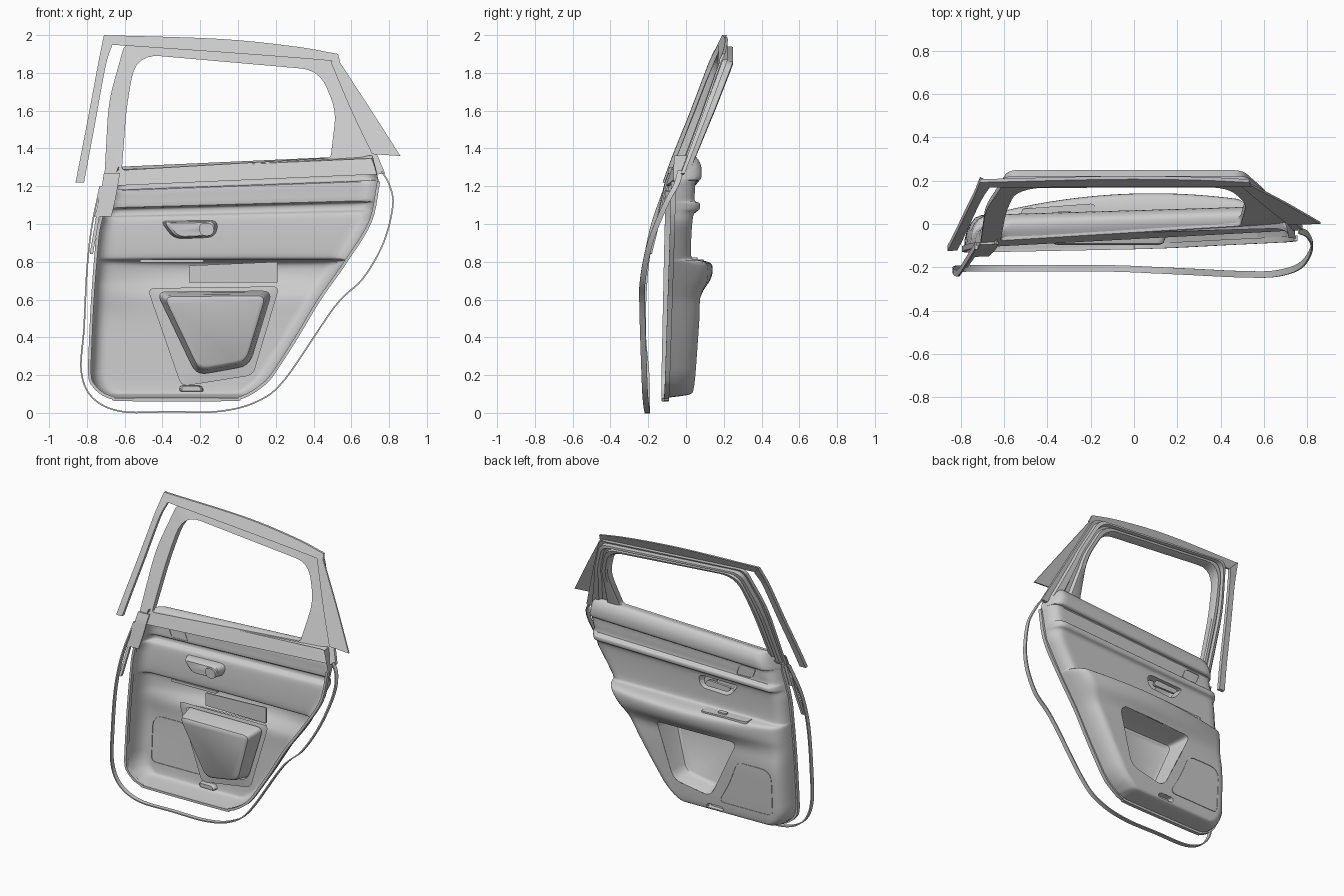
import bpy, bmesh
from mathutils import Vector as V

if "Cube" in bpy.data.objects:
    bpy.data.objects.remove(bpy.data.objects["Cube"])


# ---------- helpers ----------
def lerp_table(tab, z):
    """Linear lookup in a table sorted by its first column."""
    if z <= tab[0][0]:
        return tab[0][1:]
    for a, b in zip(tab, tab[1:]):
        if z <= b[0]:
            t = (z - a[0]) / (b[0] - a[0])
            return [p + (q - p) * t for p, q in zip(a[1:], b[1:])]
    return tab[-1][1:]


def spline(pts, n):
    """Catmull-Rom curve through points of any dimension."""
    p = [V(q) for q in pts]
    p = [p[0] * 2 - p[1]] + p + [p[-1] * 2 - p[-2]]
    out = []
    for i in range(1, len(p) - 2):
        a, b, c, d = p[i - 1:i + 3]
        for k in range(n):
            t = k / n
            out.append((b * 2 + (c - a) * t + (a * 2 - b * 5 + c * 4 - d) * t * t
                        + (b * 3 - a - c * 3 + d) * t ** 3) * 0.5)
    return out + [p[-2]]


def rounded(corners, n=6):
    """Polygon of (x, z, radius) corners with rounded corners."""
    out = []
    for i, (x, z, r) in enumerate(corners):
        c = V((x, z))
        a, b = V(corners[i - 1][:2]), V(corners[(i + 1) % len(corners)][:2])
        a, b = c + (a - c).normalized() * r, c + (b - c).normalized() * r
        out += [a.lerp(c, t / n).lerp(c.lerp(b, t / n), t / n) for t in range(n + 1)]
    return out


def finish(name, bm, angle=0.6):
    bmesh.ops.recalc_face_normals(bm, faces=bm.faces)
    me = bpy.data.meshes.new(name)
    bm.to_mesh(me)
    bm.free()
    ob = bpy.data.objects.new(name, me)
    bpy.context.collection.objects.link(ob)
    bpy.ops.object.select_all(action='DESELECT')
    ob.select_set(True)
    bpy.context.view_layer.objects.active = ob
    bpy.ops.object.shade_smooth_by_angle(angle=angle)


def loft(name, rings, loop=False, caps=(False, False)):
    bm = bmesh.new()
    vs = [[bm.verts.new(p) for p in r] for r in rings]
    for a, b in zip(vs, vs[1:] + ([vs[0]] if loop else [])):
        for i in range(len(a)):
            j = (i + 1) % len(a)
            bm.faces.new((a[i], a[j], b[j], b[i]))
    for flag, r in zip(caps, (vs[0], vs[-1])):
        if flag:
            bm.faces.new(r)
    finish(name, bm)


def ribbon(name, path, w, t, loop=False):
    """Flat band swept along a path: w deep in y, t thick in the xz plane."""
    rings, n = [], len(path)
    for i, p in enumerate(path):
        a = path[i - 1] if loop or i else p
        b = path[(i + 1) % n] if loop or i < n - 1 else p
        d = V((b[2] - a[2], 0, a[0] - b[0])).normalized() * t / 2
        h, p = V((0, w / 2, 0)), V(p)
        rings.append([p + d + h, p - d + h, p - d - h, p + d - h])
    loft(name, rings, loop, (not loop, not loop))


FRONT = [(0.84, -0.17), (1.05, -0.12), (1.22, -0.085), (1.36, -0.035),
         (1.6, 0.06), (1.87, 0.16), (2.0, 0.225)]


def lean(x, z):
    """y of the leaning outer skin of the upper door."""
    return lerp_table(FRONT, z)[0] + 0.04 * x


def strip(name, pairs, th, off=0.0):
    """Plate on the outer skin from pairs of edge points (x1, z1, x2, z2)."""
    rings = []
    for x1, z1, x2, z2 in spline(pairs, 5):
        y1, y2 = lean(x1, z1) + off, lean(x2, z2) + off
        rings.append([V((x1, y1, z1)), V((x2, y2, z2)),
                      V((x2, y2 + th, z2)), V((x1, y1 + th, z1))])
    loft(name, rings, caps=(True, True))


# ---------- trim panel: vertical profile (z, y, armrest bulge) swept across x ----------
PROFILE = [(1.315, -0.04, 0), (1.33, 0.0, 0), (1.325, 0.035, 0), (1.28, 0.06, 0),
           (1.225, 0.062, 0), (1.207, 0.05, 0), (1.2, 0.03, 0), (1.15, 0.027, 0),
           (1.105, 0.027, 0), (1.095, 0.05, 0), (1.08, 0.056, 0), (1.06, 0.05, 0),
           (1.045, 0.025, 0), (1.0, 0.015, 0), (0.9, 0.01, 0), (0.83, 0.012, 0),
           (0.813, 0.02, 0.01), (0.806, 0.04, 0.05), (0.79, 0.052, 0.08), (0.75, 0.055, 0.085),
           (0.7, 0.055, 0.07), (0.65, 0.05, 0.04), (0.6, 0.052, 0.015), (0.5, 0.062, 0),
           (0.3, 0.052, 0), (0.18, 0.045, 0), (0.12, 0.038, 0), (0.1, 0.025, 0),
           (0.09, -0.02, 0), (0.08, -0.1, 0)]
EDGES = [(0.07, -0.6, -0.05), (0.08, -0.665, 0.01), (0.1, -0.715, 0.06), (0.14, -0.76, 0.12),
         (0.2, -0.785, 0.18), (0.4, -0.78, 0.31), (0.6, -0.77, 0.43), (0.8, -0.755, 0.57),
         (1.0, -0.735, 0.7), (1.2, -0.68, 0.745), (1.34, -0.63, 0.71)]


def arm(x):
    return max(0.0, 1 - 0.5 * (x / 0.5) ** 2)


def tilt(z):
    return 0.045 * min(1, max(0, (z - 0.8) / 0.5))


def rim(x, z):
    return -0.105 + 0.02 * z + 0.02 * x


def surf(x, z):
    y, a = lerp_table(PROFILE[:2:-1], z - tilt(z) * x)
    return y + a * arm(x) + 0.03 * x


def on_surf(poly):
    return [V((p[0], surf(p[0], p[1]), p[1])) for p in poly]


POCKET = rounded([(-0.43, 0.64, 0.05), (0.18, 0.645, 0.05), (0.06, 0.25, 0.06), (-0.22, 0.2, 0.06)], 5)
HANDLE = rounded([(-0.41, 1.015, 0.03), (-0.1, 1.02, 0.05), (-0.12, 0.93, 0.045), (-0.34, 0.92, 0.05)], 5)
LAMP = rounded([(-0.31, 0.145, 0.02), (-0.19, 0.145, 0.02), (-0.18, 0.112, 0.015), (-0.31, 0.112, 0.015)], 4)

bm = bmesh.new()
inset = [0, 0.004, 0.012, 0.025, 0.045, 0.07]
rows = []
for z, y, a in spline(PROFILE, 3):
    xl, xr = lerp_table(EDGES, z)
    xs = ([xl + d for d in inset]
          + [xl + 0.07 + (xr - xl - 0.14) * k / 40 for k in range(1, 40)]
          + [xr - d for d in reversed(inset)])
    row = []
    for x in xs:
        e = 1 - min(min(x - xl, xr - x) / 0.07, 1)
        e = max(0, 1 - e * e) ** 0.5
        r = rim(x, z)
        row.append(bm.verts.new((x, r + (y + a * arm(x) + 0.03 * x - r) * e, z + tilt(z) * x)))
    rows.append(row)
for a, b in zip(rows, rows[1:]):
    for i in range(len(a) - 1):
        bm.faces.new((a[i], a[i + 1], b[i + 1], b[i]))
# openings for the map pocket, door pull and lamp
for poly in (POCKET, HANDLE, LAMP):
    x0, x1 = min(p[0] for p in poly) - 0.05, max(p[0] for p in poly) + 0.05
    z0, z1 = min(p[1] for p in poly) - 0.05, max(p[1] for p in poly) + 0.05
    cuts = []
    for p, q in zip(poly, poly[1:] + poly[:1]):
        if (q - p).length < 1e-5:
            continue
        no = V((q[1] - p[1], 0, p[0] - q[0])).normalized()
        cuts.append((V((p[0], 0, p[1])), no))
        near = [f for f in bm.faces if x0 < f.calc_center_median().x < x1
                and z0 < f.calc_center_median().z < z1]
        geom = near + list({e for f in near for e in f.edges}) + list({v for f in near for v in f.verts})
        bmesh.ops.bisect_plane(bm, geom=geom, dist=1e-6, plane_co=cuts[-1][0], plane_no=no)
    mid = sum((V((p[0], 0, p[1])) for p in poly), V((0, 0, 0))) / len(poly)
    cuts = [(c, n if (mid - c).dot(n) < 0 else -n) for c, n in cuts]
    inside = [f for f in bm.faces if all((f.calc_center_median() - c).dot(n) < 1e-5 for c, n in cuts)]
    bmesh.ops.delete(bm, geom=inside, context='FACES')
finish("trim_panel", bm)


# ---------- recessed bowls behind the openings ----------
def bowl(name, poly, steps):
    c = sum(poly, V((0, 0))) / len(poly)
    rings = [on_surf(poly)]
    for s, y, slope in steps:
        rings.append([V((q[0], y + slope * (q[1] - c[1]), q[1])) for q in (c + (p - c) * s for p in poly)])
    loft(name, rings, caps=(False, True))


def slab(name, corners, y0, y1, n=4):
    poly = rounded(corners, n)
    loft(name, [[V((p[0], y, p[1])) for p in poly] for y in (y0, y1)], caps=(True, True))


bowl("map_pocket", POCKET, [(0.97, 0.03, 0), (0.92, -0.05, -0.06), (0.88, -0.075, -0.08), (0.82, -0.083, -0.08)])
bowl("handle_bezel", HANDLE, [(0.96, -0.01, 0), (0.88, -0.045, 0), (0.75, -0.055, 0)])
bowl("courtesy_lamp", LAMP, [(0.95, 0.01, 0), (0.8, 0.0, 0)])
# mounting flange around the pocket
FLANGE = rounded([(-0.48, 0.66, 0.04), (0.22, 0.67, 0.04), (0.08, 0.2, 0.04), (-0.3, 0.14, 0.04)], 5)
loft("pocket_flange", [[V((p[0], 0.025, p[1])) for p in FLANGE], [V((p[0], 0.02, p[1])) for p in POCKET]])
# door pull lever and its round pivot
slab("door_lever", [(-0.36, 0.99, 0.02), (-0.17, 1.0, 0.03), (-0.16, 0.955, 0.02), (-0.34, 0.955, 0.015)], 0, 0.016)
slab("lever_pivot", [(-0.21, 1.005, 0.035), (-0.13, 1.005, 0.035), (-0.125, 0.94, 0.035), (-0.2, 0.935, 0.035)],
     -0.07, -0.02)
# armrest bracket behind the pocket
slab("armrest_bracket", [(-0.26, 0.69, 0.005), (0.21, 0.69, 0.005), (0.21, 0.8, 0.005), (-0.26, 0.78, 0.005)],
     0.012, 0.02)


# ---------- armrest switches ----------
def plate(name, corners, z0, z1):
    loft(name, [[V((p[0], p[1], z)) for p in rounded(corners, 4)] for z in (z0, z1)], caps=(True, True))


plate("switch_plate", [(-0.52, 0.0, 0.01), (-0.18, 0.01, 0.01), (-0.18, 0.095, 0.02), (-0.52, 0.07, 0.02)], 0.795, 0.813)
plate("window_switch", [(-0.35, 0.03, 0.005), (-0.29, 0.03, 0.005), (-0.29, 0.06, 0.005), (-0.35, 0.06, 0.005)], 0.81, 0.823)

# ---------- seam rings: speaker grille and lock plate ----------
SEAMS = {
    "speaker_grille_seam": [(-0.69, 0.18, 0.04), (-0.69, 0.5, 0.08), (-0.43, 0.5, 0.05),
                            (-0.37, 0.34, 0.06), (-0.28, 0.18, 0.05)],
    "lock_plate_seam": [(-0.55, 1.17, 0.02), (-0.43, 1.175, 0.02), (-0.4, 1.1, 0.02), (-0.52, 1.1, 0.02)]}
for name, corners in SEAMS.items():
    ribbon(name, on_surf(rounded(corners, 5)), 0.008, 0.005, True)

# ---------- rim seal around the trim ----------
left = [(xl, rim(xl, z), z + tilt(z) * xl) for z, xl, xr in reversed(EDGES[:-1])]
right = [(xr, rim(xr, z), z + tilt(z) * xr) for z, xl, xr in EDGES[:-1]]
ribbon("trim_rim_seal", spline(left + right, 5), 0.026, 0.016)

# ---------- window frame with ribbed inner channel ----------
opening = rounded([(-0.615, 1.285, 0.02), (-0.59, 1.62, 0.1), (-0.54, 1.9, 0.13), (0.43, 1.815, 0.1),
                   (0.52, 1.6, 0.08), (0.49, 1.35, 0.02)])
outer = rounded([(-0.71, 1.2, 0.01), (-0.685, 1.65, 0.1), (-0.6, 1.955, 0.04), (0.52, 1.87, 0.04),
                 (0.63, 1.62, 0.05), (0.78, 1.265, 0.01)])
section = [(0, 0.03), (0, 0.01), (1, 0.01), (1, 0.05), (0.92, 0.06), (0.7, 0.06),
           (0.64, 0.04), (0.5, 0.04), (0.44, 0.06), (0.22, 0.055), (0.18, 0.03)]
rings = []
for t, d in section:
    ring = [a.lerp(b, t) for a, b in zip(outer, opening)]
    rings.append([V((p[0], lean(p[0], p[1]) + d * (1 + 0.6 * max(0, p[1] - 1.3)), p[1])) for p in ring])
loft("window_frame", rings, loop=True)

# ---------- outer cover plates ----------
strip("roof_strip", [(-0.71, 2.0, -0.68, 1.95), (-0.1, 1.98, -0.1, 1.91),
                     (0.3, 1.94, 0.3, 1.88), (0.53, 1.9, 0.54, 1.86)], 0.015, -0.005)
strip("pillar_strip", [(-0.71, 2.0, -0.665, 1.95), (-0.74, 1.85, -0.7, 1.84),
                       (-0.8, 1.53, -0.757, 1.53), (-0.86, 1.22, -0.815, 1.22)], 0.025, -0.005)
strip("quarter_plate", [(0.53, 1.87, 0.49, 1.86), (0.7, 1.61, 0.6, 1.6), (0.86, 1.36, 0.71, 1.37)], 0.01)
strip("pillar_foot", [(-0.71, 1.27, -0.625, 1.27), (-0.73, 1.15, -0.645, 1.15), (-0.76, 1.04, -0.67, 1.04)], 0.01)
strip("pillar_seal", [(-0.73, 1.2, -0.71, 1.2), (-0.755, 1.02, -0.737, 1.02), (-0.785, 0.84, -0.768, 0.84)], 0.02)

# ---------- body weatherstrip hanging outside the door ----------
path = [(-0.73, -0.1, 1.2), (-0.775, -0.175, 0.98), (-0.8, -0.215, 0.75), (-0.815, -0.228, 0.45),
        (-0.83, -0.21, 0.22), (-0.77, -0.205, 0.08), (-0.62, -0.205, 0.008), (-0.36, -0.205, 0.006),
        (-0.1, -0.205, 0.008), (0.1, -0.213, 0.06), (0.25, -0.22, 0.18), (0.51, -0.232, 0.56),
        (0.66, -0.228, 0.71), (0.77, -0.19, 0.9), (0.82, -0.11, 1.1), (0.8, -0.05, 1.21), (0.76, -0.03, 1.28)]
ribbon("body_weatherstrip", spline(path, 6), 0.03, 0.008)
